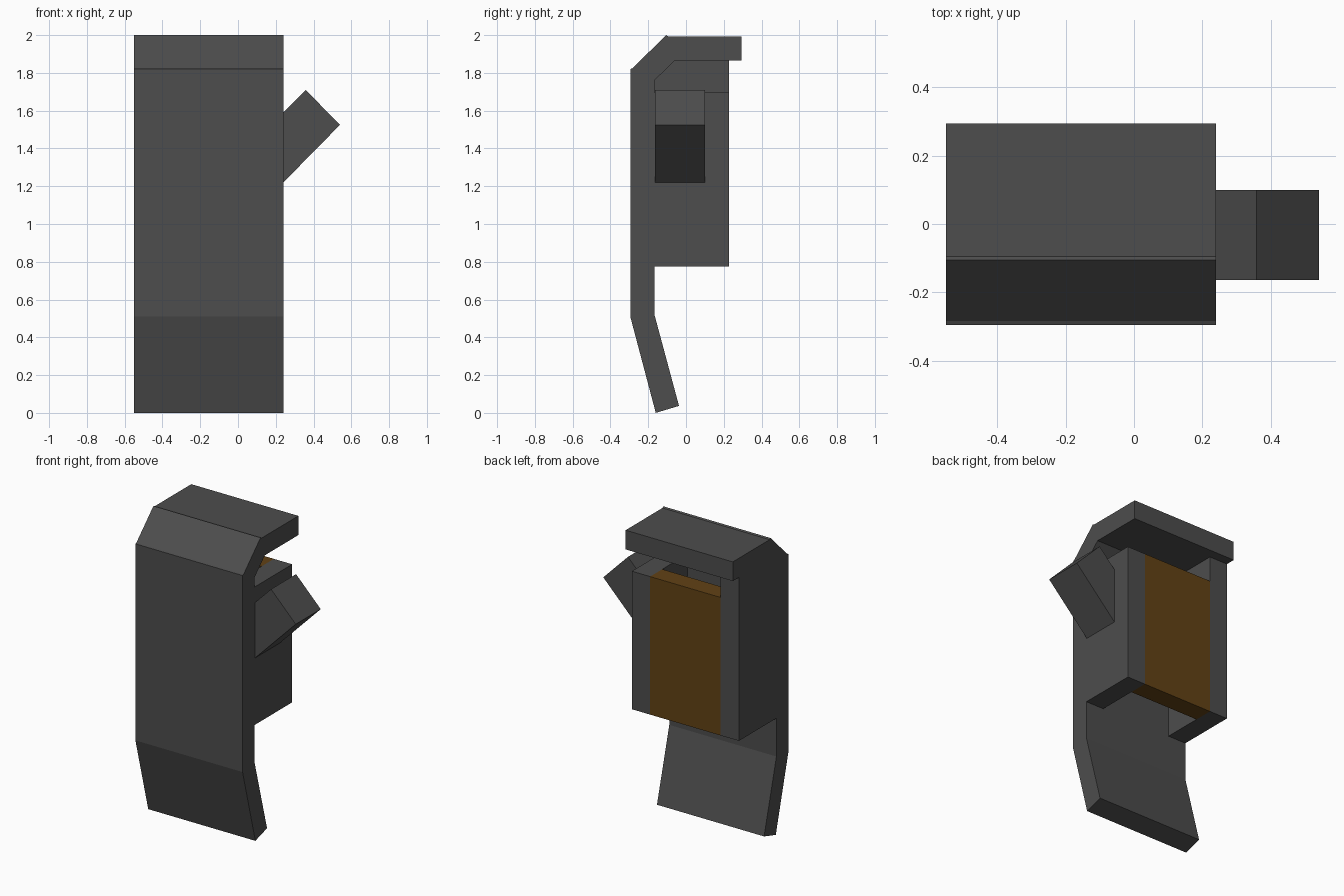
import bpy
import bmesh
from mathutils import Vector

cube = bpy.data.objects.get("Cube")
if cube:
    bpy.data.objects.remove(cube, do_unlink=True)


def make_material(name, color):
    mat = bpy.data.materials.new(name)
    mat.use_nodes = True
    mat.diffuse_color = color
    mat.node_tree.nodes["Principled BSDF"].inputs["Base Color"].default_value = color
    return mat


def extrude_profile(name, points, offset, mat):
    """Extrude a closed outline along offset into a flat-faced solid."""
    bm = bmesh.new()
    face = bm.faces.new([bm.verts.new(p) for p in points])
    result = bmesh.ops.extrude_face_region(bm, geom=[face])
    moved = [v for v in result["geom"] if isinstance(v, bmesh.types.BMVert)]
    bmesh.ops.translate(bm, vec=Vector(offset), verts=moved)
    bmesh.ops.recalc_face_normals(bm, faces=bm.faces)
    mesh = bpy.data.meshes.new(name)
    bm.to_mesh(mesh)
    bm.free()
    mesh.materials.append(mat)
    obj = bpy.data.objects.new(name, mesh)
    bpy.context.collection.objects.link(obj)
    return obj


def side_profile(name, yz, x0, x1, mat):
    return extrude_profile(name, [(x0, y, z) for y, z in yz], (x1 - x0, 0, 0), mat)


def rect(y0, y1, z0, z1):
    return [(y0, z0), (y1, z0), (y1, z1), (y0, z1)]


grey = make_material("dark grey", (0.074, 0.074, 0.074, 1))
brown = make_material("amber brown", (0.122, 0.054, 0.0074, 1))

LEFT, RIGHT, WALL = 0.24, -0.55, 0.135
INNER, BACK, BOTTOM = -0.167, 0.228, 0.775

# Bent front plate with angled shoulder, top hood and swept lower flap
side_profile("front_plate", [
    (-0.16, 0), (-0.295, 0.51), (-0.295, 1.82), (-0.283, 1.825),
    (-0.105, 2), (-0.095, 1.993), (0.293, 1.993), (0.293, 1.865),
    (-0.06, 1.865), (INNER, 1.76), (INNER, 0.52), (-0.037, 0.037),
], RIGHT, LEFT, grey)

# Short wall on the handle side
side_profile("short_wall", rect(INNER, BACK, BOTTOM, 1.695), LEFT - WALL, LEFT, grey)

# Tall wall that reaches the underside of the hood
side_profile("tall_wall", [
    (INNER, BOTTOM), (BACK, BOTTOM), (BACK, 1.865), (-0.06, 1.865), (INNER, 1.76),
], RIGHT, RIGHT + WALL, grey)

# Coloured panel closing the back of the channel
side_profile("back_panel", rect(0.1, BACK, BOTTOM, 1.695),
             RIGHT + WALL, LEFT - WALL, brown)

# Slanted handle block rising from the short wall
extrude_profile("side_handle", [
    (x, -0.163, z) for x, z in
    [(LEFT, 1.22), (0.54, 1.525), (0.358, 1.71), (LEFT, 1.59)]
], (0, 0.263, 0), grey)
